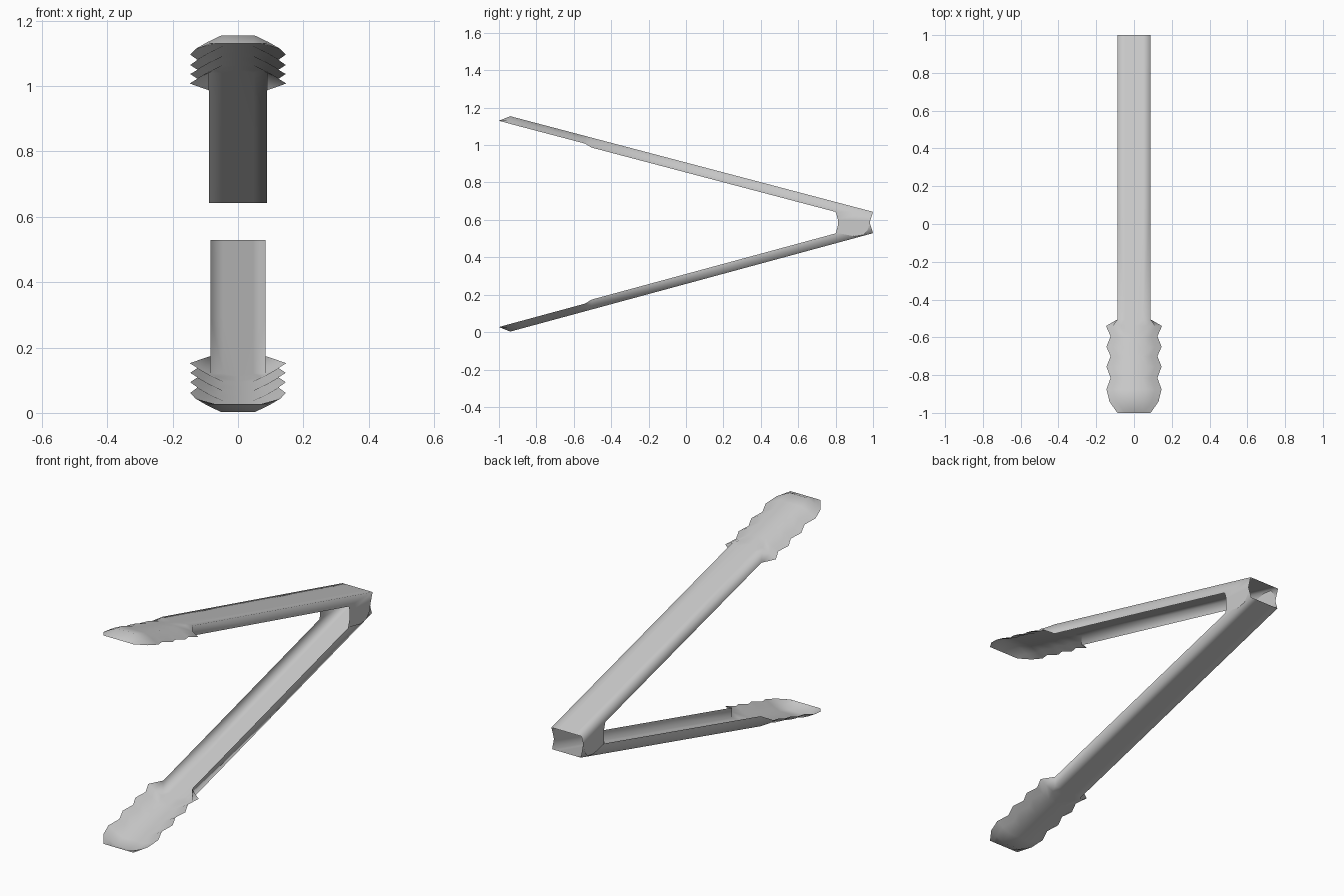
import bpy, bmesh

cube = bpy.data.objects.get("Cube")
if cube:
    bpy.data.objects.remove(cube, do_unlink=True)

steel = bpy.data.materials.new("brushed_steel")
steel.use_nodes = True
colour = (0.6, 0.6, 0.6, 1)
steel.diffuse_color = colour
steel.node_tree.nodes["Principled BSDF"].inputs["Base Color"].default_value = colour

HEIGHT = 1.157
TIP_Y, HINGE_Y = -0.95, 0.8

# scalloped gripping head: (y, rim half width)
SCALLOPS = [(-0.94, 0.130), (-0.875, 0.146), (-0.815, 0.124), (-0.755, 0.146), (-0.70, 0.124),
            (-0.65, 0.146), (-0.595, 0.124), (-0.54, 0.148)]
# hinge tab edge, front to back: (y, distance below the top of the arm's back end)
TAB = [(0.812, 0.04), (0.812, 0.113), (0.85, 0.121), (0.90, 0.131), (0.95, 0.123),
       (0.972, 0.095), (0.984, 0.05)]


def make_arm(name, half_width, back_z, flip):
    """Folded sheet arm: scalloped head, channel, and hinge tabs at the back."""
    slope = (back_z - HEIGHT) / (1 - TIP_Y)
    w = half_width

    def top(y):
        return HEIGHT + slope * (y - TIP_Y)

    # half sections as (x, y, z), from the centre out to the rim
    stations = [[(x, -1.0, 1.13) for x in (0, 0.045, 0.07, 0.088)]]
    for y, rim in SCALLOPS:
        z, d = top(y), 0.041
        stations.append([(0, y, z), (rim - 0.078, y, z),
                         (rim - 0.035, y, z - d * 0.5), (rim, y, z - d)])
    for y in (-0.505, 0.15, HINGE_Y):
        z = top(y)
        stations.append([(0, y, z), (w * 0.55, y, z), (w, y, z), (w, y, z - 0.053)])

    bm = bmesh.new()
    for side in (1, -1):
        def vert(p):
            return bm.verts.new((side * p[0], p[1], HEIGHT - p[2] if flip else p[2]))
        grid = [[vert(p) for p in s] for s in stations]
        for a, b in zip(grid, grid[1:]):
            for i in range(3):
                bm.faces.new((a[i], a[i + 1], b[i + 1], b[i]))
        # top plate over the hinge
        last = grid[-1]
        end = [vert((x, 1.0, back_z)) for x in (0, w * 0.55, w)]
        for i in range(2):
            bm.faces.new((last[i], last[i + 1], end[i + 1], end[i]))
        # hinge tab
        tab = [vert((w, y, back_z - drop)) for y, drop in TAB]
        bm.faces.new([last[2], last[3]] + tab + [end[2]])
    bmesh.ops.remove_doubles(bm, verts=bm.verts, dist=0.0005)
    bmesh.ops.recalc_face_normals(bm, faces=bm.faces)
    # keep the outer skin facing outwards
    bm.normal_update()
    if (sum(f.normal.z * f.calc_area() for f in bm.faces) < 0) != flip:
        bmesh.ops.reverse_faces(bm, faces=bm.faces)
    for f in bm.faces:
        f.smooth = True
    mesh = bpy.data.meshes.new(name)
    bm.to_mesh(mesh)
    bm.free()
    mesh.materials.append(steel)
    bpy.context.collection.objects.link(bpy.data.objects.new(name, mesh))


make_arm("upper_arm", 0.088, 0.643, False)
make_arm("lower_arm", 0.084, 0.628, True)
